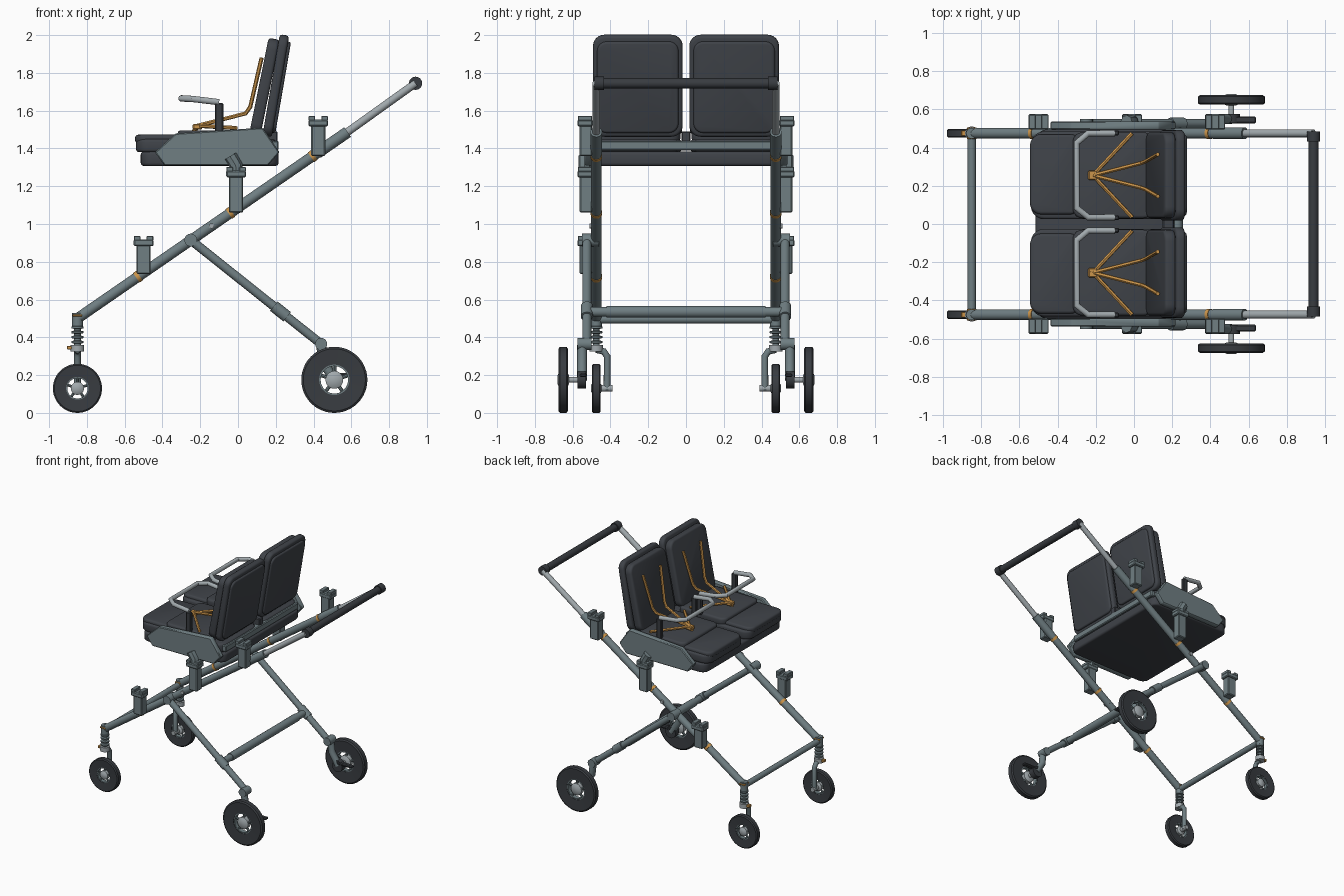
import bpy, bmesh, math
from mathutils import Matrix, Vector

cube = bpy.data.objects.get("Cube")
if cube:
    bpy.data.objects.remove(cube, do_unlink=True)


def material(name, rgb):
    m = bpy.data.materials.new(name)
    m.use_nodes = True
    m.diffuse_color = (*rgb, 1)
    m.node_tree.nodes["Principled BSDF"].inputs["Base Color"].default_value = (*rgb, 1)
    return m


STEEL = material("grey steel", (0.16, 0.21, 0.225))
SILVER = material("pale metal", (0.36, 0.40, 0.42))
FABRIC = material("charcoal fabric", (0.05, 0.056, 0.066))
RUBBER = material("dark rubber", (0.04, 0.045, 0.052))
ORANGE = material("amber", (0.6, 0.3, 0.07))


def finish(name, bm, mat):
    bmesh.ops.recalc_face_normals(bm, faces=bm.faces)
    me = bpy.data.meshes.new(name)
    bm.to_mesh(me)
    bm.free()
    me.materials.append(mat)
    ob = bpy.data.objects.new(name, me)
    bpy.context.collection.objects.link(ob)
    bpy.ops.object.select_all(action="DESELECT")
    ob.select_set(True)
    bpy.context.view_layer.objects.active = ob
    bpy.ops.object.shade_smooth_by_angle(angle=math.radians(35))
    return ob


def box(name, centre, size, mat, bevel=0.006):
    bm = bmesh.new()
    bmesh.ops.create_cube(bm, size=1, matrix=Matrix.Translation(centre) @ Matrix.Diagonal((*size, 1)))
    if bevel:
        bmesh.ops.bevel(bm, geom=bm.edges[:], offset=bevel, segments=1, affect="EDGES")
    return finish(name, bm, mat)


def tube(name, points, r, mat, sides=16):
    """Round bar with mitred bends along a path."""
    pts = [Vector(p) for p in points]
    bm = bmesh.new()
    rings = []
    ref = None
    for i, p in enumerate(pts):
        a = (p - pts[i - 1]).normalized() if i else (pts[1] - p).normalized()
        b = (pts[i + 1] - p).normalized() if i < len(pts) - 1 else a
        t = (a + b).normalized()
        ref = t.orthogonal() if ref is None else ref - t * ref.dot(t)
        ref.normalize()
        side = t.cross(ref)
        rings.append([bm.verts.new(p + r * (math.cos(k * math.tau / sides) * ref + math.sin(k * math.tau / sides) * side))
                      for k in range(sides)])
    for lo, hi in zip(rings, rings[1:]):
        for k in range(sides):
            n = (k + 1) % sides
            bm.faces.new((lo[k], lo[n], hi[n], hi[k]))
    bm.faces.new(rings[0])
    bm.faces.new(rings[-1])
    return finish(name, bm, mat)


def lathe(name, profile, centre, mat, axis="Y", closed=False, steps=40):
    """Turn a (radius, along) profile around an axis."""
    bm = bmesh.new()
    vs = [bm.verts.new((r, 0, a)) for r, a in profile]
    es = [bm.edges.new(p) for p in zip(vs, vs[1:])]
    if closed:
        es.append(bm.edges.new((vs[-1], vs[0])))
    bmesh.ops.spin(bm, geom=vs + es, axis=(0, 0, 1), cent=(0, 0, 0), angle=math.tau, steps=steps)
    bmesh.ops.remove_doubles(bm, verts=bm.verts, dist=1e-5)
    turn = Matrix.Rotation(-math.pi / 2, 4, "X") if axis == "Y" else Matrix()
    bm.transform(Matrix.Translation(centre) @ turn)
    return finish(name, bm, mat)


def slab(name, centre, w, h, t, r, mat, tilt=None):
    """Soft cushion: w along y; h along x, or up and leaning back when tilted."""
    bm = bmesh.new()
    vs = []
    for q in range(4):
        cx, cy = (w / 2 - r) * (1, -1, -1, 1)[q], (h / 2 - r) * (1, 1, -1, -1)[q]
        for k in range(7):
            a = (q + k / 6) * math.pi / 2
            vs.append(bm.verts.new((cx + r * math.cos(a), cy + r * math.sin(a), -t / 2)))
    base = bm.faces.new(vs)
    top = bmesh.ops.extrude_face_region(bm, geom=[base])["geom"]
    bmesh.ops.translate(bm, vec=(0, 0, t), verts=[g for g in top if isinstance(g, bmesh.types.BMVert)])
    rim = [e for e in bm.edges if abs(e.verts[0].co.z - e.verts[1].co.z) < 1e-5]
    bmesh.ops.bevel(bm, geom=rim, offset=min(0.016, t * 0.35), segments=3, profile=0.5, affect="EDGES")
    up = Vector((math.sin(tilt), 0, math.cos(tilt))) if tilt is not None else Vector((-1, 0, 0))
    side = Vector((0, 1, 0))
    rot = Matrix((side, up, side.cross(up))).transposed().to_4x4()
    bm.transform(Matrix.Translation(centre) @ rot)
    return finish(name, bm, mat)


def wheel(name, x, y, R, width, s):
    h = width / 2
    rim = R * 0.46
    lathe(name + "_tyre", [(rim, -h * .8), (R * .94, -h), (R, -h * .7), (R, h * .7), (R * .94, h), (rim, h * .8)],
          (x, y, R), RUBBER, closed=True, steps=48)
    lathe(name + "_rim", [(rim * .9, -h * .7), (rim * 1.03, -h * .7), (rim * 1.03, h * .7), (rim * .9, h * .7)],
          (x, y, R), STEEL, closed=True)
    for k in range(5):
        a = k * math.tau / 5 + 0.3
        d = Vector((math.cos(a), 0, math.sin(a)))
        c = Vector((x, y, R))
        tube(name + "_spoke", [c + d * rim * .3, c + d * rim * .95], R * .055, STEEL, 8)
    lathe(name + "_hub", [(0, -h * 1.2), (rim * .3, -h * 1.2), (rim * .58, -h * .7), (rim * .58, h * .7),
                          (rim * .3, h * 1.2), (0, h * 1.2)], (x, y, R), SILVER)


Y = 0.475
SLOPE = 0.69


def rail_z(x):
    return 0.5 + SLOPE * (x + 0.85)


# Parts repeated on both sides
for s, tag in ((1, "left_"), (-1, "right_")):
    y = s * Y
    # Main rail, sliding handle tube and joint
    tube(tag + "main_rail", [(-0.85, y, rail_z(-0.85)), (0.58, y, rail_z(0.58))], 0.028, STEEL)
    tube(tag + "rail_sleeve", [(0.42, y, rail_z(0.42)), (0.58, y, rail_z(0.58))], 0.031, STEEL)
    tube(tag + "handle_tube", [(0.55, y, rail_z(0.55)), (0.94, y, 1.745)], 0.021, SILVER)
    tube(tag + "handle_cap", [(0.94, s * 0.433, 1.745), (0.94, s * 0.485, 1.745)], 0.035, RUBBER, 24)
    tube(tag + "leg_pivot", [(-0.25, s * 0.46, 0.915), (-0.25, s * 0.55, 0.915)], 0.034, STEEL)
    tube(tag + "fold_pin", [(-0.14, s * 0.45, rail_z(-0.14)), (-0.14, s * 0.51, rail_z(-0.14))], 0.014, SILVER)
    # Rear leg, suspension arm and brake
    tube(tag + "rear_leg", [(-0.25, s * 0.525, 0.915), (0.44, s * 0.525, 0.365)], 0.024, STEEL)
    tube(tag + "leg_sleeve", [(0.19, s * 0.525, 0.565), (0.26, s * 0.525, 0.509)], 0.032, STEEL)
    tube(tag + "leg_joint", [(0.44, s * 0.5, 0.365), (0.44, s * 0.575, 0.365)], 0.032, STEEL)
    tube(tag + "suspension_arm", [(0.44, s * 0.55, 0.36), (0.45, s * 0.55, 0.27), (0.51, s * 0.55, 0.175)], 0.026, STEEL)
    tube(tag + "brake_drum", [(0.51, s * 0.53, 0.175), (0.51, s * 0.575, 0.175)], 0.045, RUBBER, 24)
    box(tag + "brake_pedal", (0.57, s * 0.545, 0.2), (0.14, 0.035, 0.02), RUBBER)
    tube(tag + "rear_axle", [(0.51, s * 0.55, 0.175), (0.51, s * 0.66, 0.175)], 0.015, SILVER)
    wheel(tag + "rear_wheel", 0.51, s * 0.65, 0.175, 0.05, s)
    # Front post, spring and fork
    tube(tag + "front_post", [(-0.85, y, 0.46), (-0.85, y, 0.53)], 0.029, STEEL)
    tube(tag + "post_core", [(-0.85, y, 0.33), (-0.85, y, 0.47)], 0.018, STEEL)
    for k in range(4):
        z = 0.375 + k * 0.026
        lathe(tag + "spring_ring", [(0.015, z - .009), (0.032, z - .005), (0.032, z + .005), (0.015, z + .009)],
              (-0.85, y, 0), STEEL, axis="Z", steps=20)
    tube(tag + "fork_collar", [(-0.85, y, 0.325), (-0.85, y, 0.36)], 0.036, SILVER)
    box(tag + "swivel_lock", (-0.89, y, 0.345), (0.03, 0.03, 0.02), ORANGE, 0.003)
    box(tag + "post_clip", (-0.85, y, 0.515), (0.05, 0.062, 0.012), ORANGE, 0.003)
    tube(tag + "front_fork", [(-0.85, y, 0.335), (-0.85, s * 0.435, 0.325), (-0.85, s * 0.418, 0.3),
                              (-0.85, s * 0.418, 0.12)], 0.018, STEEL)
    tube(tag + "front_axle", [(-0.85, s * 0.39, 0.13), (-0.85, s * 0.5, 0.13)], 0.018, SILVER)
    wheel(tag + "front_wheel", -0.85, y, 0.13, 0.046, s)
    # Seat mounting sockets along the rail
    for x, z0, z1 in ((-0.5, 0.735, 0.935), (-0.01, 1.06, 1.30), (0.425, 1.36, 1.57)):
        box(tag + "socket_body", (x, s * 0.53, (z0 + z1) / 2 - 0.015), (0.075, 0.065, z1 - z0 - 0.03), STEEL)
        box(tag + "socket_head", (x, s * 0.535, z1 - 0.035), (0.105, 0.08, 0.035), STEEL)
        for d in (-1, 1):
            box(tag + "socket_prong", (x + d * 0.034, s * 0.535, z1 - 0.01), (0.035, 0.075, 0.024), STEEL, 0.003)
        c = Vector((x - 0.03, y, rail_z(x - 0.03)))
        d = Vector((0.82, 0, 0.57)) * 0.01
        tube(tag + "socket_clip", [c - d, c + d], 0.031, ORANGE)
    # Seat side panel with its mounting foot
    bm = bmesh.new()
    outline = [(-0.44, 1.38), (-0.33, 1.48), (0.13, 1.51), (0.22, 1.38), (0.16, 1.31), (-0.39, 1.31)]
    face = bm.faces.new([bm.verts.new((px, s * 0.495, pz)) for px, pz in outline])
    ext = bmesh.ops.extrude_face_region(bm, geom=[face])["geom"]
    bmesh.ops.translate(bm, vec=(0, s * 0.042, 0), verts=[g for g in ext if isinstance(g, bmesh.types.BMVert)])
    bmesh.ops.bevel(bm, geom=bm.edges[:], offset=0.006, segments=1, affect="EDGES")
    finish(tag + "seat_side_panel", bm, STEEL)
    tube(tag + "seat_foot", [(-0.04, s * 0.535, 1.36), (-0.01, s * 0.535, 1.31), (-0.01, s * 0.535, 1.26)], 0.035, STEEL, 8)

    # Cushions
    yc = s * 0.255
    slab(tag + "seat_cushion", (-0.17, yc, 1.415), 0.46, 0.74, 0.07, 0.07, FABRIC)
    slab(tag + "seat_pad", (-0.11, yc, 1.465), 0.45, 0.42, 0.06, 0.05, FABRIC)
    slab(tag + "front_pad", (-0.41, yc + s * 0.005, 1.45), 0.42, 0.27, 0.045, 0.06, FABRIC)
    slab(tag + "back_shell", (0.2, yc, 1.732), 0.475, 0.545, 0.05, 0.06, FABRIC, 0.17)
    slab(tag + "back_panel", (0.222, yc, 1.725), 0.43, 0.49, 0.035, 0.05, FABRIC, 0.17)
    slab(tag + "back_cushion", (0.14, yc, 1.725), 0.45, 0.52, 0.06, 0.06, FABRIC, 0.2)
    # Bumper bar and its posts
    path = [(-0.1, 0.22), (-0.24, 0.22), (-0.3, 0.17), (-0.3, -0.17), (-0.24, -0.22), (-0.1, -0.22)]
    tube(tag + "bumper_bar", [(px, yc + py, 1.645 + min(0.02, (-0.1 - px) * 0.12)) for px, py in path], 0.017, SILVER, 12)
    for d in (-1, 1):
        box(tag + "bumper_post", (-0.1, yc + d * 0.222, 1.56), (0.045, 0.026, 0.16), RUBBER)
    # Harness
    box(tag + "buckle", (-0.215, yc, 1.515), (0.05, 0.05, 0.03), ORANGE)
    tube(tag + "crotch_strap", [(-0.235, yc, 1.48), (-0.215, yc, 1.525)], 0.014, ORANGE, 6)
    for d in (-1, 1):
        tube(tag + "lap_strap", [(-0.215, yc, 1.52), (-0.01, yc + d * 0.22, 1.508)], 0.011, ORANGE, 6)
        tube(tag + "shoulder_strap", [(-0.215, yc, 1.52), (0.04, yc + d * 0.065, 1.585), (0.065, yc + d * 0.075, 1.62),
                                      (0.125, yc + d * 0.11, 1.88)], 0.011, ORANGE, 6)

# Cross bars
tube("front_cross_bar", [(-0.85, -Y, 0.495), (-0.85, Y, 0.495)], 0.022, STEEL)
tube("rear_cross_bar", [(0.225, -0.52, 0.535), (0.225, 0.52, 0.535)], 0.026, STEEL)
tube("rear_cross_bar_sleeve", [(0.225, -0.42, 0.535), (0.225, 0.42, 0.535)], 0.031, STEEL)
tube("push_handle", [(0.94, -0.44, 1.745), (0.94, 0.44, 1.745)], 0.027, RUBBER, 24)
# Shared seat tray
slab("seat_tray", (-0.15, 0, 1.345), 0.99, 0.73, 0.075, 0.06, FABRIC)
box("tray_rear_bar", (0.19, 0, 1.415), (0.05, 0.92, 0.05), STEEL)
box("back_divider", (0.18, 0, 1.46), (0.06, 0.05, 0.06), FABRIC)
